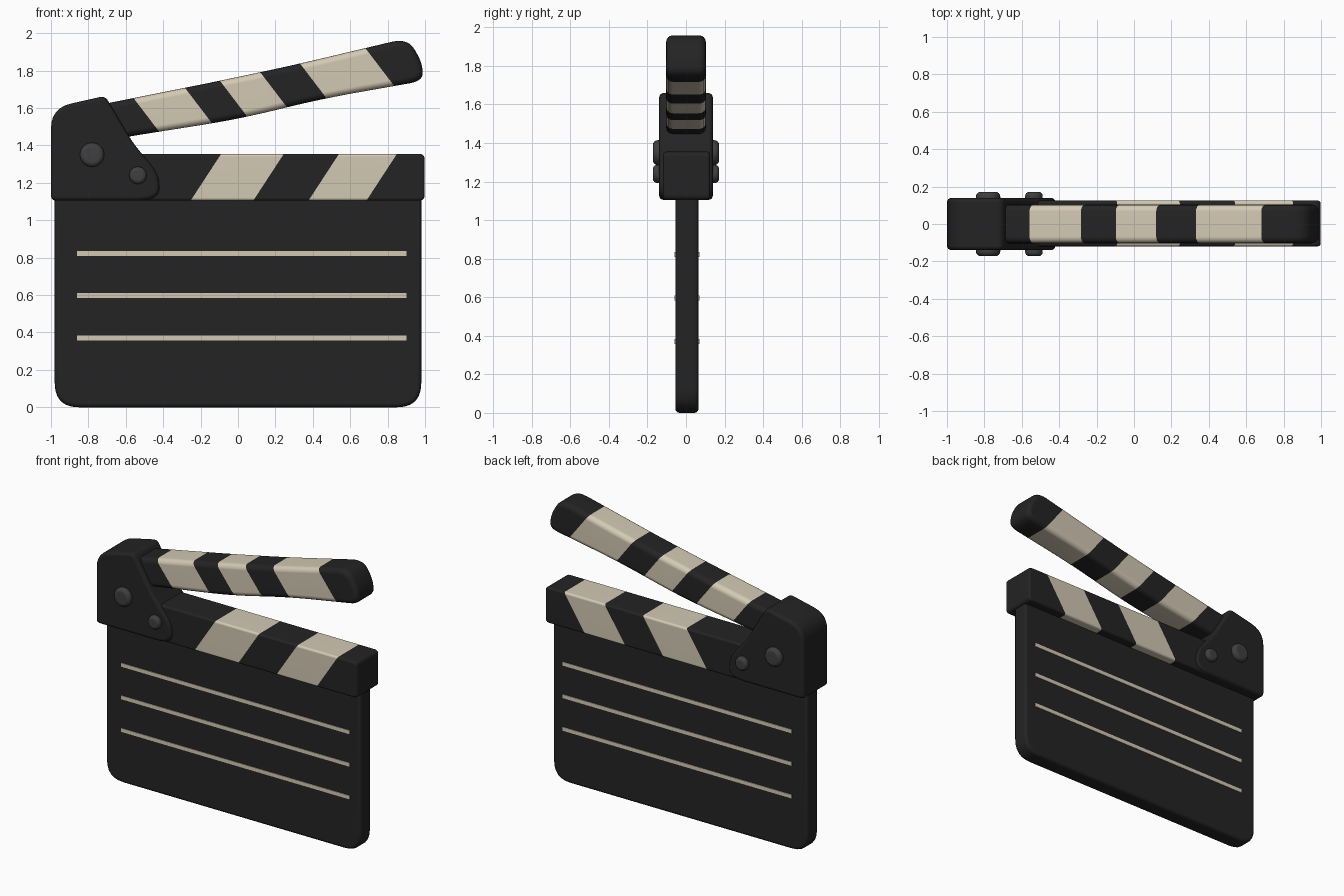
import bpy, bmesh, math
from mathutils import Vector

cube = bpy.data.objects.get("Cube")
if cube:
    bpy.data.objects.remove(cube, do_unlink=True)


def material(name, rgb):
    m = bpy.data.materials.new(name)
    m.use_nodes = True
    m.diffuse_color = (*rgb, 1)
    m.node_tree.nodes["Principled BSDF"].inputs["Base Color"].default_value = (*rgb, 1)
    return m


BLACK = material("charcoal black", (0.017, 0.017, 0.017))
CREAM = material("cream", (0.65, 0.58, 0.455))
GREY = material("bolt grey", (0.05, 0.05, 0.05))


def rounded(corners, steps=6):
    """Turn (x, z, radius) corners into an outline with curved corners."""
    out = []
    for i, (x, z, r) in enumerate(corners):
        p = Vector((x, z))
        if r == 0:
            out.append(p)
            continue
        a = Vector(corners[i - 1][:2]) - p
        b = Vector(corners[(i + 1) % len(corners)][:2]) - p
        a = p + a.normalized() * min(r, a.length * 0.48)
        b = p + b.normalized() * min(r, b.length * 0.48)
        for k in range(steps + 1):
            t = k / steps
            out.append(a * (1 - t) ** 2 + p * 2 * t * (1 - t) + b * t * t)
    return out


def circle(x, z, r, n=24):
    return [Vector((x + r * math.cos(k * math.tau / n), z + r * math.sin(k * math.tau / n)))
            for k in range(n)]


def prism(name, outline, half, rim, mats, y=0.0, cuts=()):
    """Extrude an x-z outline along y, round its rims, and stripe it at slanted cuts."""
    bm = bmesh.new()
    front = [bm.verts.new((p.x, y - half, p.y)) for p in outline]
    back = [bm.verts.new((p.x, y + half, p.y)) for p in outline]
    n = len(outline)
    bm.faces.new(front)
    bm.faces.new(back[::-1])
    for i in range(n):
        j = (i + 1) % n
        bm.faces.new((front[j], front[i], back[i], back[j]))
    bmesh.ops.recalc_face_normals(bm, faces=bm.faces)
    if rim:
        edges = [e for e in bm.edges if abs(e.verts[0].co.y - e.verts[1].co.y) < 1e-5]
        bmesh.ops.bevel(bm, geom=edges, offset=rim, segments=4, profile=0.5,
                        affect='EDGES', clamp_overlap=True)
    # each cut runs from (x0, z0) to (x1, z1); odd bands between cuts are striped
    planes = []
    for x0, z0, x1, z1 in cuts:
        co, no = Vector((x0, 0, z0)), Vector((z1 - z0, 0, x0 - x1)).normalized()
        if no.x < 0:
            no = -no
        planes.append((co, no))
        bmesh.ops.bisect_plane(bm, geom=bm.verts[:] + bm.edges[:] + bm.faces[:],
                               dist=1e-5, plane_co=co, plane_no=no)
    for f in bm.faces:
        c = f.calc_center_median()
        f.material_index = sum((c - co).dot(no) > 0 for co, no in planes) % 2
    mesh = bpy.data.meshes.new(name)
    bm.to_mesh(mesh)
    bm.free()
    ob = bpy.data.objects.new(name, mesh)
    bpy.context.collection.objects.link(ob)
    for m in mats:
        mesh.materials.append(m)
    bpy.ops.object.select_all(action='DESELECT')
    ob.select_set(True)
    bpy.context.view_layer.objects.active = ob
    bpy.ops.object.shade_smooth_by_angle(angle=math.radians(40))
    ob.modifiers.new("even shading", 'WEIGHTED_NORMAL').keep_sharp = True
    return ob


# Slate board
BOARD_Y = 0.005
prism("slate_board", rounded([(-0.98, 0, 0.13), (0.98, 0, 0.13), (0.98, 1.15, 0), (-0.98, 1.15, 0)]),
      0.06, 0.022, [BLACK], BOARD_Y)

# Writing lines on both faces
for i, z in enumerate((0.37, 0.597, 0.823)):
    for side, label in ((-1, "front"), (1, "back")):
        prism(f"{label}_writing_line_{i + 1}",
              rounded([(-0.86, z - 0.013, 0), (0.9, z - 0.013, 0), (0.9, z + 0.013, 0), (-0.86, z + 0.013, 0)]),
              0.003, 0, [CREAM], BOARD_Y + side * 0.061)

# Lower clap bar, with stripes leaning right
prism("lower_clap_bar",
      rounded([(-0.98, 1.105, 0.02), (0.998, 1.105, 0.03), (0.998, 1.355, 0.03), (-0.98, 1.355, 0.02)]),
      0.122, 0.03, [BLACK, CREAM], 0.003,
      [(x, 1.11, x + 0.16, 1.355) for x in (-0.25, 0.085, 0.38, 0.69)])

# Raised clap arm, with stripes leaning left
prism("raised_clap_arm",
      rounded([(-0.8, 1.41, 0), (-0.57, 1.45, 0.1), (0, 1.54, 0.2), (0.45, 1.65, 0.2),
               (0.99, 1.745, 0.07), (0.985, 1.84, 0.05), (0.91, 1.975, 0.09),
               (0.3, 1.83, 0.2), (-0.1, 1.745, 0.2), (-0.8, 1.605, 0)]),
      0.103, 0.035, [BLACK, CREAM], 0,
      [(x, z, x + 0.145, z - 0.19) for x, z in ((-0.56, 1.655), (-0.285, 1.71), (-0.1, 1.75),
                                                (0.12, 1.79), (0.33, 1.84), (0.685, 1.915))])

# Hinge bracket that holds both bars
prism("hinge_bracket",
      rounded([(-1, 1.105, 0.03), (-0.42, 1.105, 0.12), (-0.42, 1.245, 0.08), (-0.56, 1.41, 0.06),
               (-0.71, 1.665, 0.03), (-1, 1.6, 0.11)]),
      0.139, 0.025, [BLACK])

# Hinge bolts, showing a domed head on each side
prism("large_hinge_bolt", circle(-0.78, 1.35, 0.065), 0.172, 0.026, [GREY])
prism("small_hinge_bolt", circle(-0.535, 1.24, 0.047), 0.172, 0.022, [GREY])
